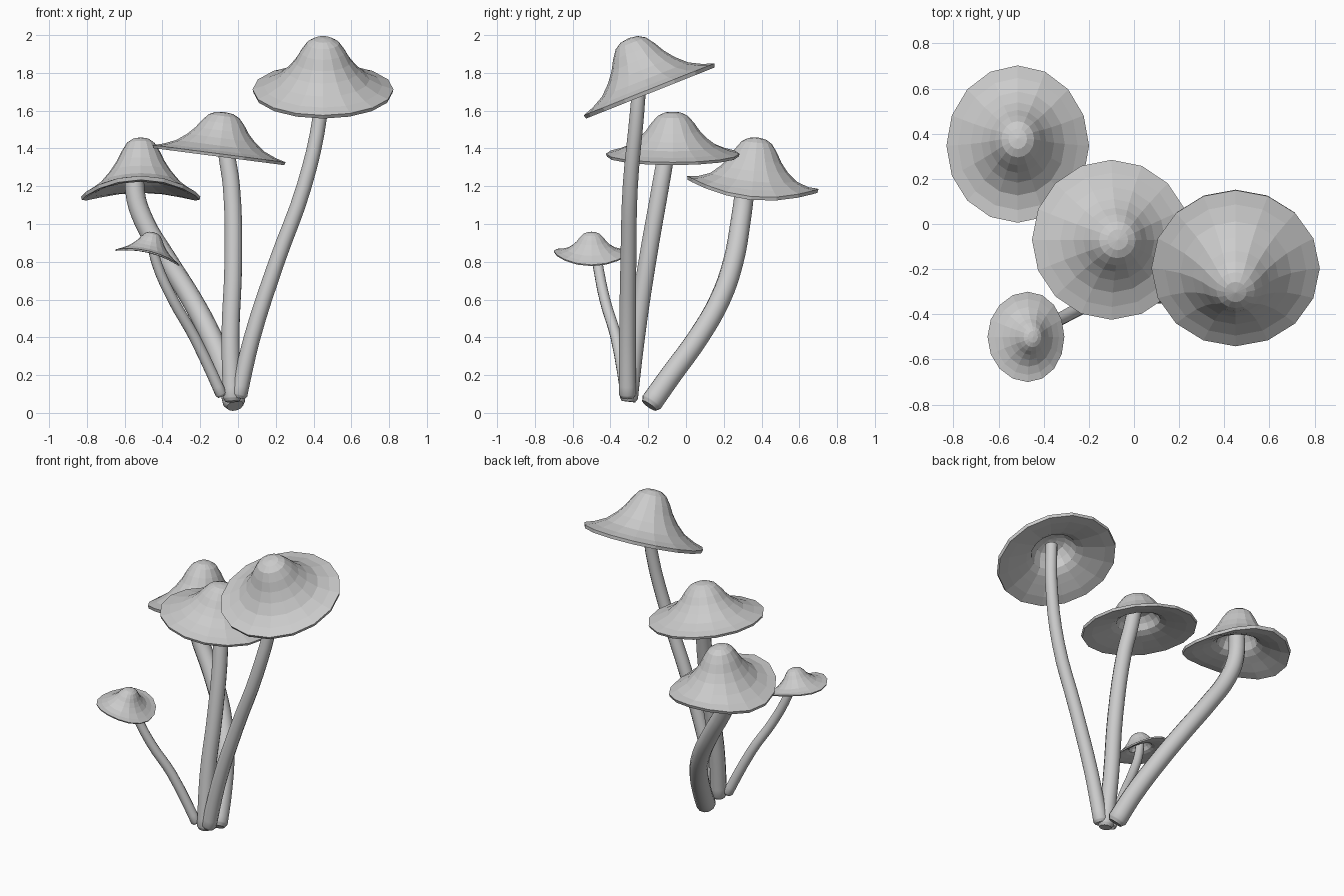
import bpy, bmesh, math
from mathutils import Vector

if "Cube" in bpy.data.objects:
    bpy.data.objects.remove(bpy.data.objects["Cube"])

SIDES = 16
# Bell cap profile as (radius, height) fractions: outer skin, rim, then gill side
OUTER = [(0.13, .975), (0.23, .9), (0.32, .74), (0.4, .56), (0.51, .38), (0.66, .2), (0.84, .08), (1, 0.01)]
UNDER = [(0.985, -.06), (0.82, -.02), (0.63, .06), (0.48, .13), (0.38, .22), (0.33, .38), (0.25, .52), (0.12, .58)]


def cap(name, centre, rx, ry, height, normal, saddle=0.0):
    """Thin bell-shaped cap, tilted to a normal, with the rim sagging at the sides."""
    bm = bmesh.new()
    tilt = Vector((0, 0, 1)).rotation_difference(Vector(normal).normalized())

    def place(r, h, a):
        p = Vector((r * rx * math.cos(a), r * ry * math.sin(a),
                    h * height - saddle * r ** 3 * math.cos(2 * a)))
        return bm.verts.new(Vector(centre) + tilt @ p)

    rings = [[place(r, h, 2 * math.pi * i / SIDES) for i in range(SIDES)]
             for r, h in OUTER + UNDER]
    for a, b in zip(rings, rings[1:]):
        for i in range(SIDES):
            j = (i + 1) % SIDES
            bm.faces.new((a[i], b[i], b[j], a[j]))
    top, inner = place(0, 1, 0), place(0, .6, 0)
    for i in range(SIDES):
        j = (i + 1) % SIDES
        bm.faces.new((top, rings[0][i], rings[0][j]))
        bm.faces.new((inner, rings[-1][j], rings[-1][i]))
    bmesh.ops.recalc_face_normals(bm, faces=bm.faces)
    mesh = bpy.data.meshes.new(name)
    bm.to_mesh(mesh)
    bm.free()
    bpy.context.collection.objects.link(bpy.data.objects.new(name, mesh))


def stem(name, points, r0, r1):
    """Tapered tube along a smooth path with a rounded foot, converted to a mesh."""
    cu = bpy.data.curves.new(name, 'CURVE')
    cu.dimensions = '3D'
    cu.bevel_depth = 1.0
    cu.bevel_resolution = 4
    cu.use_fill_caps = True
    cu.resolution_u = 4
    n = len(points) - 1
    path = [(Vector(p), r0 + (r1 - r0) * i / n) for i, p in enumerate(points)]
    # rounded foot: the tube starts narrower and swells to full width
    foot, along = path[0][0], (path[1][0] - path[0][0]).normalized()
    path[0:1] = [(foot, r0 * .75), (foot + along * r0 * .4, r0)]
    sp = cu.splines.new('BEZIER')
    sp.bezier_points.add(len(path) - 1)
    for bp, (p, r) in zip(sp.bezier_points, path):
        bp.co = p
        bp.handle_left_type = bp.handle_right_type = 'AUTO'
        bp.radius = r
    ob = bpy.data.objects.new(name, cu)
    bpy.context.collection.objects.link(ob)
    bpy.ops.object.select_all(action='DESELECT')
    ob.select_set(True)
    bpy.context.view_layer.objects.active = ob
    bpy.ops.object.convert(target='MESH')
    bpy.ops.object.shade_smooth_by_angle(angle=math.radians(50))


# Tall mushroom, leaning right
cap("tall_cap", (.45, -.195, 1.71), .373, .372, .295, (0, -.37, .93))
stem("tall_stem", [(0, -.31, .08), (.075, -.31, .4), (.205, -.305, .8),
                   (.35, -.295, 1.2), (.435, -.26, 1.58), (.45, -.24, 1.83)], .046, .036)

# Middle mushroom
cap("middle_cap", (-.1, -.07, 1.37), .355, .354, .225, (.13, 0, 1))
stem("middle_stem", [(-.03, -.305, .06), (-.04, -.265, .4), (-.025, -.205, .8),
                     (-.035, -.135, 1.2), (-.06, -.105, 1.37), (-.075, -.08, 1.51)], .05, .045)

# Back left mushroom, with a saddle-shaped rim
cap("back_cap", (-.515, .35, 1.18), .316, .35, .28, (0, .1, 1), .038)
stem("back_stem", [(-.015, -.195, .038), (-.06, -.08, .2), (-.14, .065, .4), (-.245, .18, .6),
                   (-.37, .25, .8), (-.5, .29, 1.02), (-.545, .31, 1.17), (-.535, .33, 1.36)], .06, .05)

# Small front left mushroom
cap("small_cap", (-.475, -.5, .84), .175, .2, .12, (.24, 0, 1), .017)
stem("small_stem", [(-.085, -.315, .09), (-.23, -.37, .4), (-.345, -.43, .6),
                    (-.43, -.468, .79), (-.46, -.49, .92)], .031, .026)
